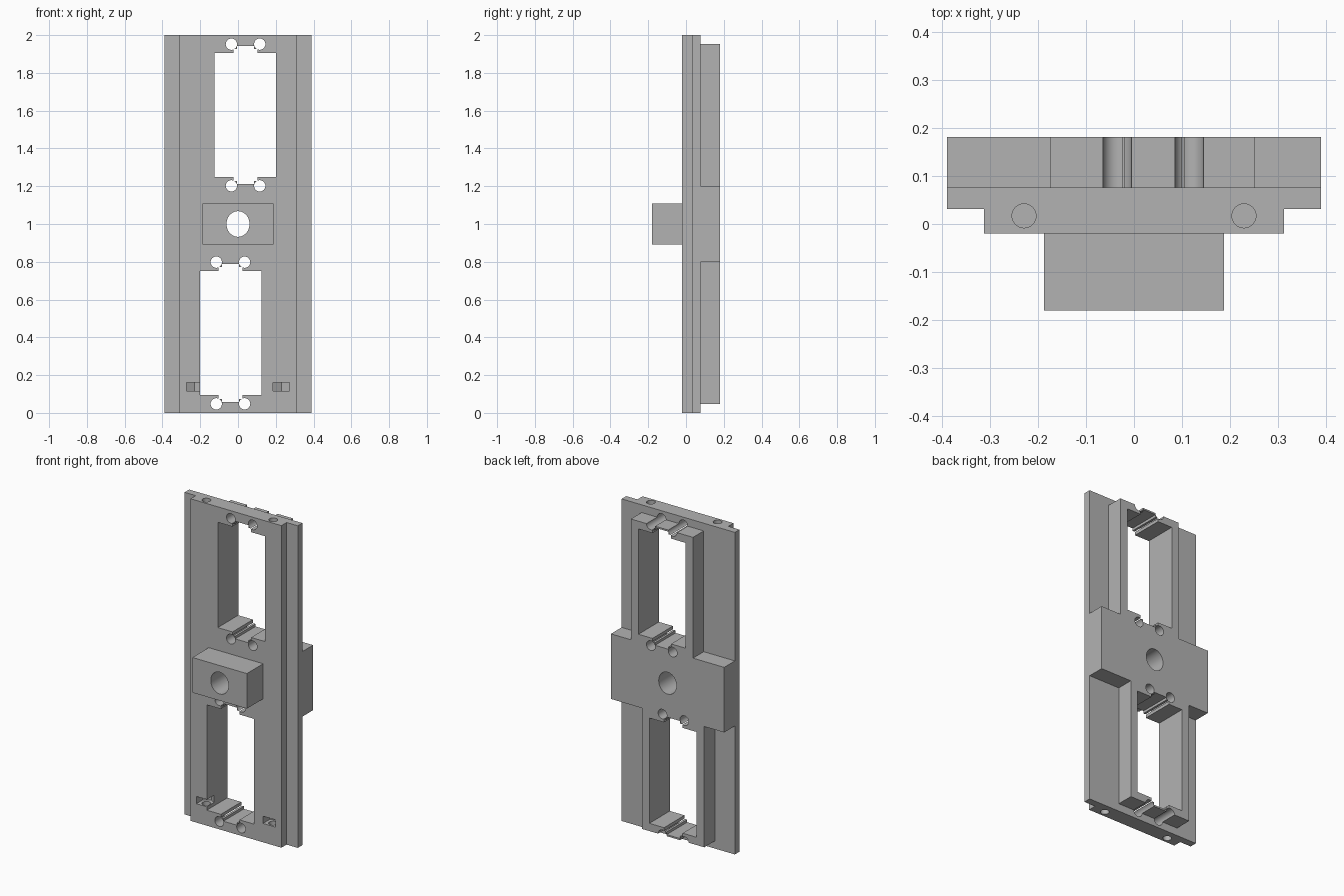
import bpy, bmesh, math

cube = bpy.data.objects.get("Cube")
if cube:
    bpy.data.objects.remove(cube, do_unlink=True)

grey = bpy.data.materials.new("plain_grey")
grey.use_nodes = True
colour = (0.45, 0.45, 0.45, 1)
grey.diffuse_color = colour
grey.node_tree.nodes["Principled BSDF"].inputs["Base Color"].default_value = colour


def prism(name, points, low, high, axis):
    """Extrude a 2D outline along Y (points are x, z) or Z (points are x, y)."""
    bm = bmesh.new()

    def place(p, d):
        return (p[0], d, p[1]) if axis == "Y" else (p[0], p[1], d)

    face = bm.faces.new([bm.verts.new(place(p, low)) for p in points])
    side = bmesh.ops.extrude_face_region(bm, geom=[face])
    for v in side["geom"]:
        if isinstance(v, bmesh.types.BMVert):
            v.co["XYZ".index(axis)] = high
    bmesh.ops.recalc_face_normals(bm, faces=bm.faces)
    mesh = bpy.data.meshes.new(name)
    bm.to_mesh(mesh)
    bm.free()
    mesh.materials.append(grey)
    obj = bpy.data.objects.new(name, mesh)
    bpy.context.collection.objects.link(obj)
    return obj


def ring(cx, cy, rx, ry, sides=32, turn=0):
    return [(cx + rx * math.cos(turn + math.tau * i / sides),
             cy + ry * math.sin(turn + math.tau * i / sides)) for i in range(sides)]


def rect(x0, x1, z0, z1):
    return [(x0, z0), (x1, z0), (x1, z1), (x0, z1)]


def half_turn(points):
    return [(-x, 2 - z) for x, z in points]


def combine(target, tool, operation):
    tool.hide_render = True
    mod = target.modifiers.new(operation.lower(), "BOOLEAN")
    mod.operation, mod.object, mod.solver = operation, tool, "EXACT"
    bpy.context.view_layer.objects.active = target
    bpy.ops.object.modifier_apply(modifier=mod.name)
    bpy.data.objects.remove(tool, do_unlink=True)


BACK = 0.181
# Stepped front plate
half_section = [(0.312, -0.02), (0.312, 0.031), (0.389, 0.031), (0.389, 0.076)]
section = half_section + [(-x, y) for x, y in reversed(half_section)]
plate = prism("mounting_plate", section, 0, 2, "Z")

# Rear frame: wide middle with an offset narrower block above and below
upper = [(0.389, 0.798), (0.389, 1.202), (0.252, 1.202), (0.252, 1.952),
         (-0.175, 1.952), (-0.175, 1.202)]
combine(plate, prism("rear_frame", upper + half_turn(upper), 0.05, BACK, "Y"), "UNION")

# Front boss
combine(plate, prism("front_boss", rect(-0.187, 0.187, 0.891, 1.109), -0.18, 0.0, "Y"), "UNION")

# Windows with stepped notches, and their screw holes
mid = 0.04
top_edge = [(0.2, 1.904), (mid + 0.064, 1.904), (mid + 0.064, 1.926), (mid + 0.046, 1.926),
            (mid + 0.046, 1.942), (mid - 0.046, 1.942), (mid - 0.046, 1.926),
            (mid - 0.064, 1.926), (mid - 0.064, 1.904), (-0.125, 1.904)]
centre = 1.577
window = top_edge + [(x, 2 * centre - z) for x, z in reversed(top_edge)]
outlines = [window] + [ring(mid + s * 0.075, z, 0.03, 0.03) for s in (-1, 1) for z in (1.952, 1.202)]
for outline in outlines:
    for points in (outline, half_turn(outline)):
        combine(plate, prism("opening_cutter", points, -0.1, 0.3, "Y"), "DIFFERENCE")

# Central hole through the boss
combine(plate, prism("centre_cutter", ring(0, 1, 0.061, 0.068, 40), -0.3, 0.3, "Y"), "DIFFERENCE")

# End holes and nut pockets with a pointed back
for x in (-0.229, 0.229):
    for low, high in ((-0.1, 0.25), (1.75, 2.1)):
        combine(plate, prism("end_hole_cutter", ring(x, 0.017, 0.025, 0.025), low, high, "Z"), "DIFFERENCE")
    pocket = [(x - 0.043, -0.1), (x + 0.043, -0.1), (x + 0.043, 0.042),
              (x, 0.067), (x - 0.043, 0.042)]
    combine(plate, prism("nut_cutter", pocket, 0.117, 0.162, "Z"), "DIFFERENCE")

bpy.ops.object.select_all(action="DESELECT")
plate.select_set(True)
bpy.context.view_layer.objects.active = plate
bpy.ops.object.shade_smooth_by_angle(angle=math.radians(30))
